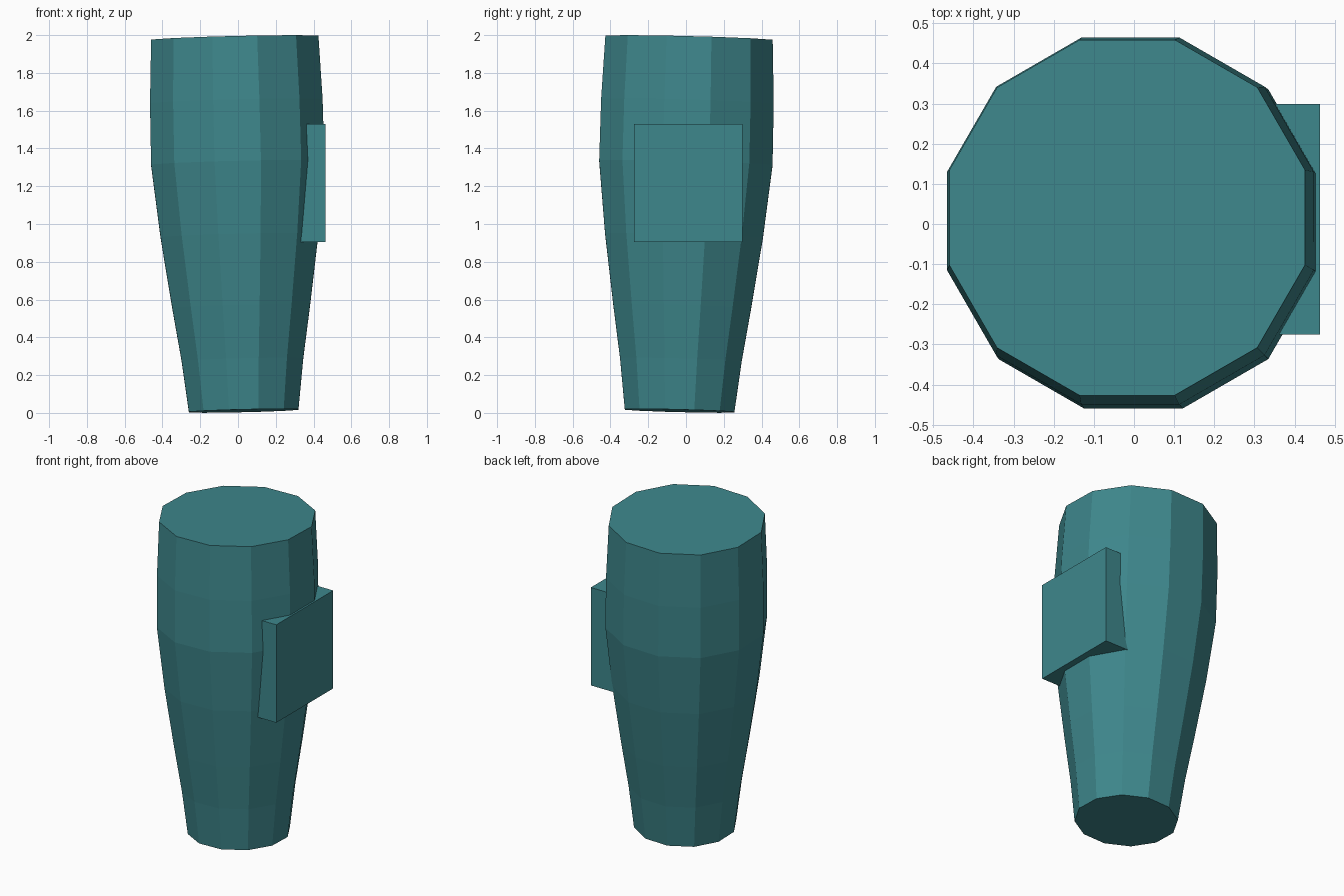
import bpy, bmesh, math
from mathutils import Vector

if "Cube" in bpy.data.objects:
    bpy.data.objects.remove(bpy.data.objects["Cube"])

teal = bpy.data.materials.new("teal")
teal.diffuse_color = (0.048, 0.242, 0.262, 1)
teal.use_nodes = True
teal.node_tree.nodes["Principled BSDF"].inputs["Base Color"].default_value = teal.diffuse_color


def add_object(name, bm):
    bmesh.ops.recalc_face_normals(bm, faces=bm.faces)
    mesh = bpy.data.meshes.new(name)
    bm.to_mesh(mesh)
    bm.free()
    mesh.materials.append(teal)
    obj = bpy.data.objects.new(name, mesh)
    bpy.context.collection.objects.link(obj)
    return obj


# Tapered twelve-sided body, lofted along a slightly leaning axis
SIDES = 12
base = Vector((0.03, -0.034, 0.011))
axis = Vector((-0.017, 0.016, 1.984)) - base
tilt = Vector((0, 0, 1)).rotation_difference(axis)
# (fraction along the axis, distance from axis to flat side)
profile = [(0, 0.29), (0.137, 0.322), (0.28, 0.365), (0.47, 0.418),
           (0.665, 0.459), (0.83, 0.457), (1, 0.443)]

bm = bmesh.new()
rings = []
for t, apothem in profile:
    r = apothem / math.cos(math.pi / SIDES)
    ring = []
    for i in range(SIDES):
        a = 2 * math.pi * (i + 0.5) / SIDES
        offset = tilt @ Vector((r * math.cos(a), r * math.sin(a), 0))
        ring.append(bm.verts.new(base + axis * t + offset))
    rings.append(ring)
for low, high in zip(rings, rings[1:]):
    for i in range(SIDES):
        j = (i + 1) % SIDES
        bm.faces.new((low[i], low[j], high[j], high[i]))
bm.faces.new(rings[0])
bm.faces.new(rings[-1])
add_object("tapered_body", bm)

# Rectangular plate set into the right side
bm = bmesh.new()
bmesh.ops.create_cube(bm, size=1)
low, high = Vector((0.26, -0.275, 0.905)), Vector((0.463, 0.299, 1.53))
for v in bm.verts:
    v.co = [low[k] if v.co[k] < 0 else high[k] for k in range(3)]
add_object("side_plate", bm)
